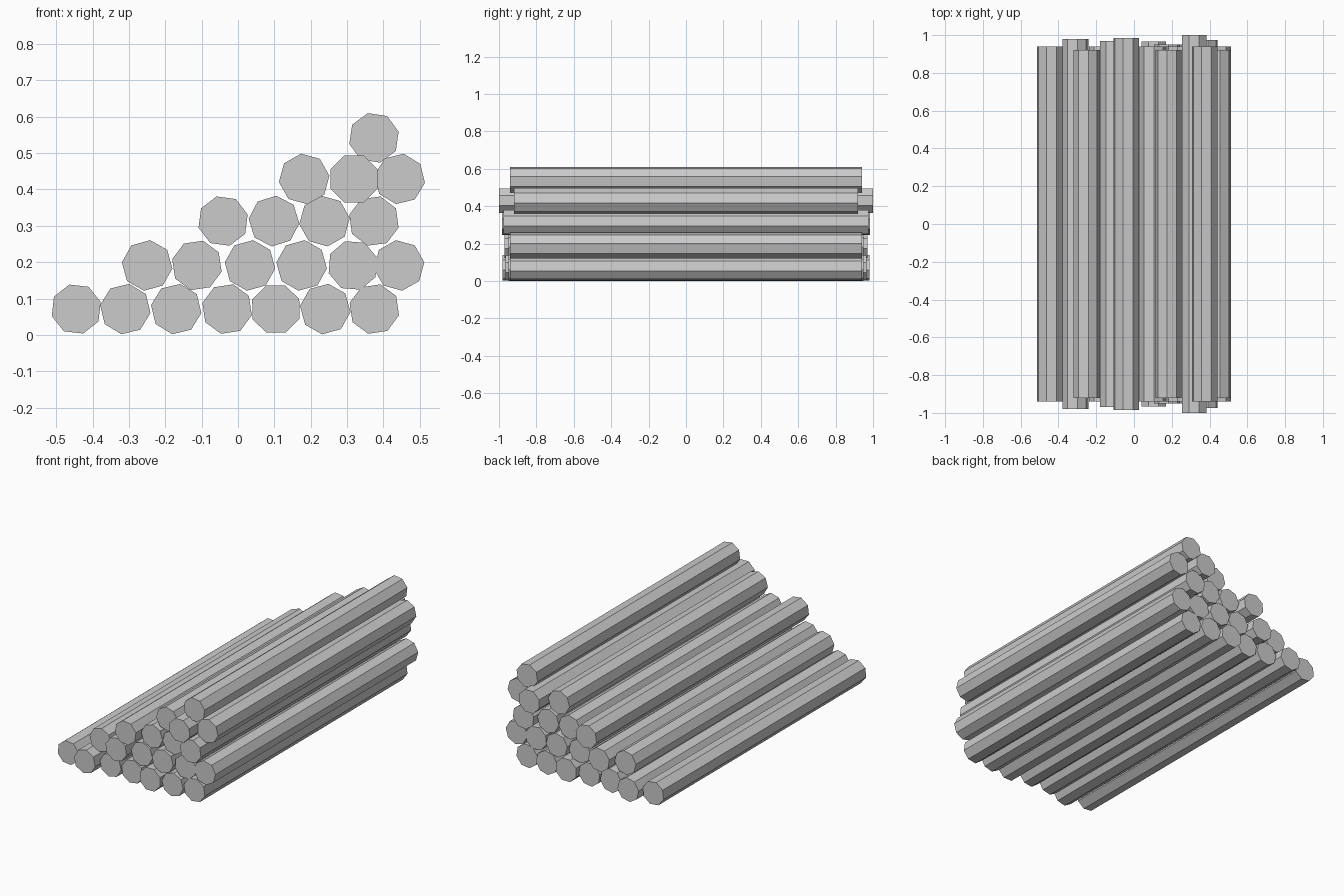
import bpy
import bmesh
from math import sin, cos, pi, radians

cube = bpy.data.objects.get("Cube")
if cube:
    bpy.data.objects.remove(cube, do_unlink=True)

SIDES = 8
RADIUS = 0.07

# Single plain grey for every log
grey = bpy.data.materials.new("plain grey")
grey.use_nodes = True
colour = (0.6, 0.6, 0.6, 1)
grey.diffuse_color = colour
grey.node_tree.nodes["Principled BSDF"].inputs["Base Color"].default_value = colour


def make_log(name, x, z, half_length, twist):
    """Eight-sided log lying along y, rolled by twist degrees."""
    bm = bmesh.new()
    rings = []
    for y in (-half_length, half_length):
        ring = []
        for i in range(SIDES):
            angle = radians(twist) + 2 * pi * i / SIDES
            ring.append(bm.verts.new((RADIUS * sin(angle), y, RADIUS * cos(angle))))
        rings.append(ring)
    front, back = rings
    bm.faces.new(front)
    bm.faces.new(back)
    for i in range(SIDES):
        j = (i + 1) % SIDES
        bm.faces.new((front[i], front[j], back[j], back[i]))
    bmesh.ops.recalc_face_normals(bm, faces=bm.faces)
    mesh = bpy.data.meshes.new(name)
    bm.to_mesh(mesh)
    bm.free()
    mesh.materials.append(grey)
    log = bpy.data.objects.new(name, mesh)
    log.location = (x, 0, z)
    bpy.context.collection.objects.link(log)


# Stacked rows: name, height, then (x, half length, roll) of each log
rows = [
    ("bottom", 0.071, [(-.445, .94, -16), (-.31, .98, 9), (-.17, .94, 9),
                       (-.03, .94, 14), (.104, .965, 22), (.24, .95, 7),
                       (.375, .94, 14)]),
    ("second", 0.191, [(-.25, .92, 7), (-.113, .97, 14), (.033, .94, 7),
                       (.175, .95, 7), (.316, .94, -18), (.443, .94, -7)]),
    ("third", 0.313, [(-.041, .985, -15), (.099, .94, 5), (.238, .94, -7),
                      (.374, .975, 15)]),
    ("fourth", 0.429, [(.182, .92, -7), (.319, 1, 22), (.445, .92, 9)]),
    ("top", 0.542, [(.374, .94, -14)]),
]

for row_name, height, logs in rows:
    for number, (x, half_length, roll) in enumerate(logs, start=1):
        make_log(f"{row_name}_row_log_{number}", x, height, half_length, roll)
